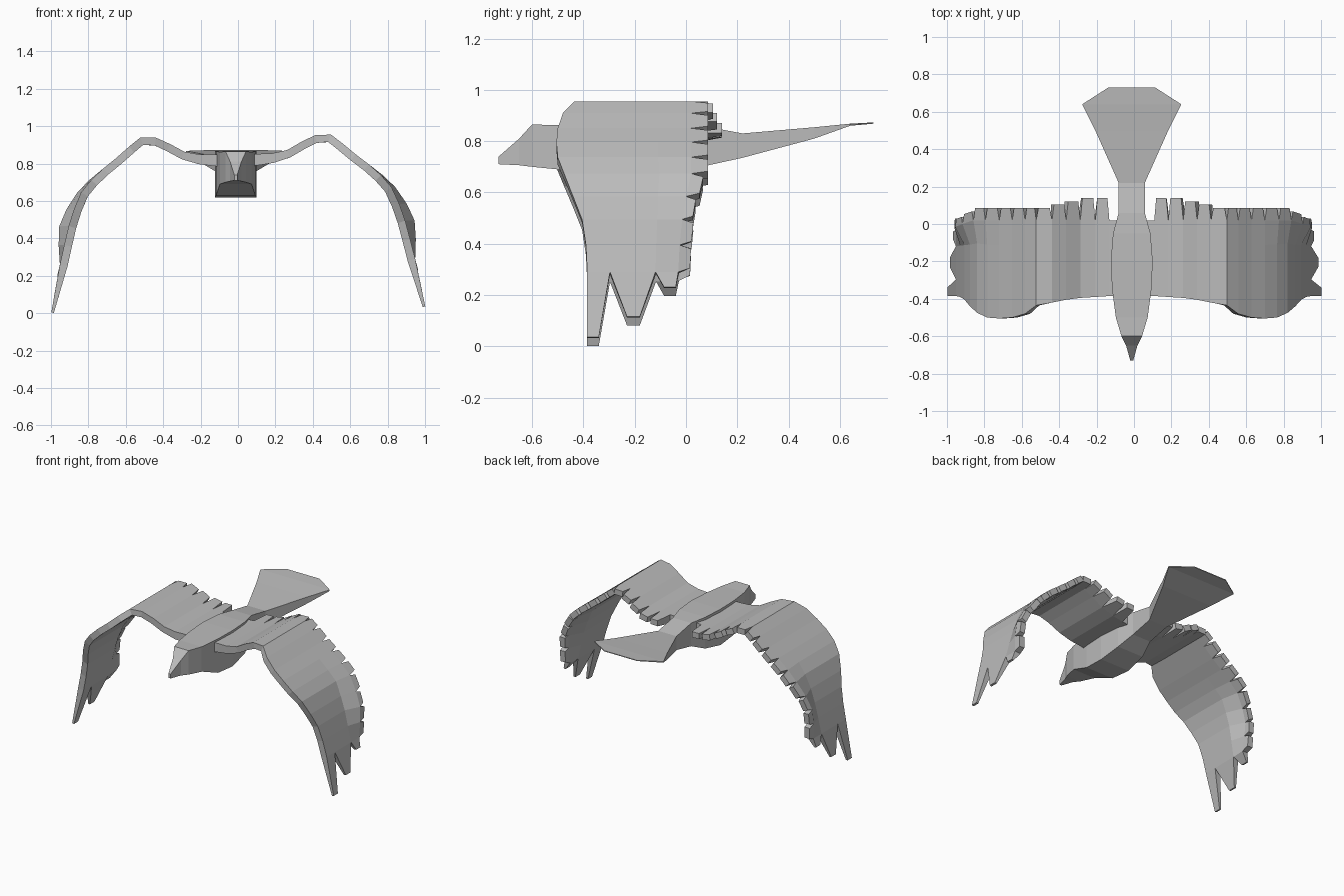
import bpy, bmesh, math
from mathutils import Vector, Matrix

cube = bpy.data.objects.get("Cube")
if cube:
    bpy.data.objects.remove(cube, do_unlink=True)

grey = bpy.data.materials.new("plain_grey")
grey.use_nodes = True
GREY = (0.5, 0.5, 0.5, 1)
grey.diffuse_color = GREY
grey.node_tree.nodes["Principled BSDF"].inputs["Base Color"].default_value = GREY
SHIFT = -0.012


def make_object(name, bm):
    bmesh.ops.recalc_face_normals(bm, faces=bm.faces)
    mesh = bpy.data.meshes.new(name)
    bm.to_mesh(mesh)
    bm.free()
    mesh.materials.append(grey)
    obj = bpy.data.objects.new(name, mesh)
    bpy.context.collection.objects.link(obj)
    return obj


def loft(name, rings):
    """Box-section loft along y; each ring is y, half width, bottom z, top z."""
    bm = bmesh.new()
    loops = []
    for y, w, lo, hi in rings:
        corners = [(-w, lo), (w, lo), (w, hi), (-w, hi)]
        loops.append([bm.verts.new((x + SHIFT, y, z)) for x, z in corners])
    for a, b in zip(loops, loops[1:]):
        for i in range(4):
            j = (i + 1) % 4
            bm.faces.new((a[i], a[j], b[j], b[i]))
    bm.faces.new(loops[0])
    bm.faces.new(loops[-1])
    return make_object(name, bm)


# Head, body and fanned tail
loft("body", [
    (-0.73, 0.008, 0.71, 0.74), (-0.65, 0.03, 0.706, 0.81),
    (-0.60, 0.055, 0.70, 0.865), (-0.50, 0.085, 0.69, 0.862),
    (-0.35, 0.105, 0.63, 0.865), (-0.20, 0.112, 0.62, 0.868),
    (-0.05, 0.10, 0.65, 0.866), (0.06, 0.07, 0.70, 0.86),
    (0.22, 0.07, 0.735, 0.83)])
loft("tail", [
    (0.22, 0.07, 0.735, 0.83), (0.50, 0.195, 0.81, 0.854),
    (0.64, 0.265, 0.86, 0.868), (0.73, 0.125, 0.868, 0.873)])

# Wing stations: x, z, leading y, trailing y, feather length, outward curl
STATIONS = [
    (0.05, 0.85, -0.385, 0.02, 0.0, 0), (0.12, 0.85, -0.385, 0.02, 0.12, 0),
    (0.195, 0.852, -0.39, 0.02, 0.12, 0), (0.275, 0.868, -0.395, 0.02, 0.10, 0),
    (0.35, 0.91, -0.405, 0.02, 0.085, 0), (0.425, 0.945, -0.42, 0.02, 0.065, 0),
    (0.51, 0.947, -0.435, 0.02, 0.065, 0), (0.57, 0.90, -0.48, 0.02, 0.065, 0),
    (0.64, 0.84, -0.50, 0.02, 0.065, 0), (0.71, 0.785, -0.505, 0.02, 0.065, 0),
    (0.775, 0.725, -0.50, 0.02, 0.065, 0.01), (0.83, 0.66, -0.475, 0.02, 0.05, 0.02),
    (0.87, 0.57, -0.44, 0.0, 0.04, 0.04), (0.90, 0.48, -0.405, -0.015, 0.045, 0.05),
    (0.925, 0.38, -0.39, -0.025, 0.045, 0.03), (0.95, 0.275, -0.385, -0.03, 0, 0.0)]
COLUMNS = (0, 0.25, 0.75, 1)
# Wing-tip fingers: x, z, front y, back y
FINGERS = [(1.0, 0.02, -0.385, -0.34), (0.985, 0.10, -0.23, -0.18),
           (0.965, 0.215, -0.085, -0.04)]


def make_wing(name, side):
    bm = bmesh.new()
    weights = []

    def vert(x, y, z, w):
        weights.append(w)
        return bm.verts.new((side * x, y, z))

    rows = []
    for i, (x, z, front, back, _, curl) in enumerate(STATIONS):
        w = max(0.6, 1 - 0.13 * i)
        rows.append([vert(x + curl * (c == 1), front + c * (back - front), z, w)
                     for c in COLUMNS])
    for a, b in zip(rows, rows[1:]):
        for k in range(3):
            bm.faces.new((a[k], a[k + 1], b[k + 1], b[k]))
    # Trailing-edge feathers, each narrowing to a blunt end
    for a, b, station in zip(rows, rows[1:], STATIONS):
        length = station[4]
        if not length:
            continue
        tips = []
        for t in (0.14, 0.86):
            p = a[3].co.lerp(b[3].co, t)
            tips.append(vert(side * p.x, p.y + length, p.z, 0.55))
        bm.faces.new((a[3], tips[0], tips[1], b[3]))
    # Long fingers at the wing tip
    for k, (x, z, front, back) in enumerate(FINGERS):
        a, b = vert(x, front, z, 0.2), vert(x, back, z, 0.2)
        bm.faces.new((rows[-1][k], rows[-1][k + 1], b, a))
    obj = make_object(name, bm)
    # Make every wing normal point up and outward
    if sum((p.normal.z for p in obj.data.polygons)) < 0:
        obj.data.flip_normals()
    group = obj.vertex_groups.new(name="thickness")
    for i, w in enumerate(weights):
        group.add([i], w, 'REPLACE')
    solid = obj.modifiers.new("thickness", 'SOLIDIFY')
    solid.thickness = 0.07
    solid.offset = -1
    solid.vertex_group = "thickness"
    # Slight bank of the whole wing pair
    pivot = Vector((SHIFT, 0, 0.87))
    turn = Matrix.Rotation(-0.016, 4, 'Y')
    obj.data.transform(Matrix.Translation(pivot) @ turn
                       @ Matrix.Translation((0, 0, -0.87)))
    return obj


make_wing("left_wing", 1)
make_wing("right_wing", -1)
